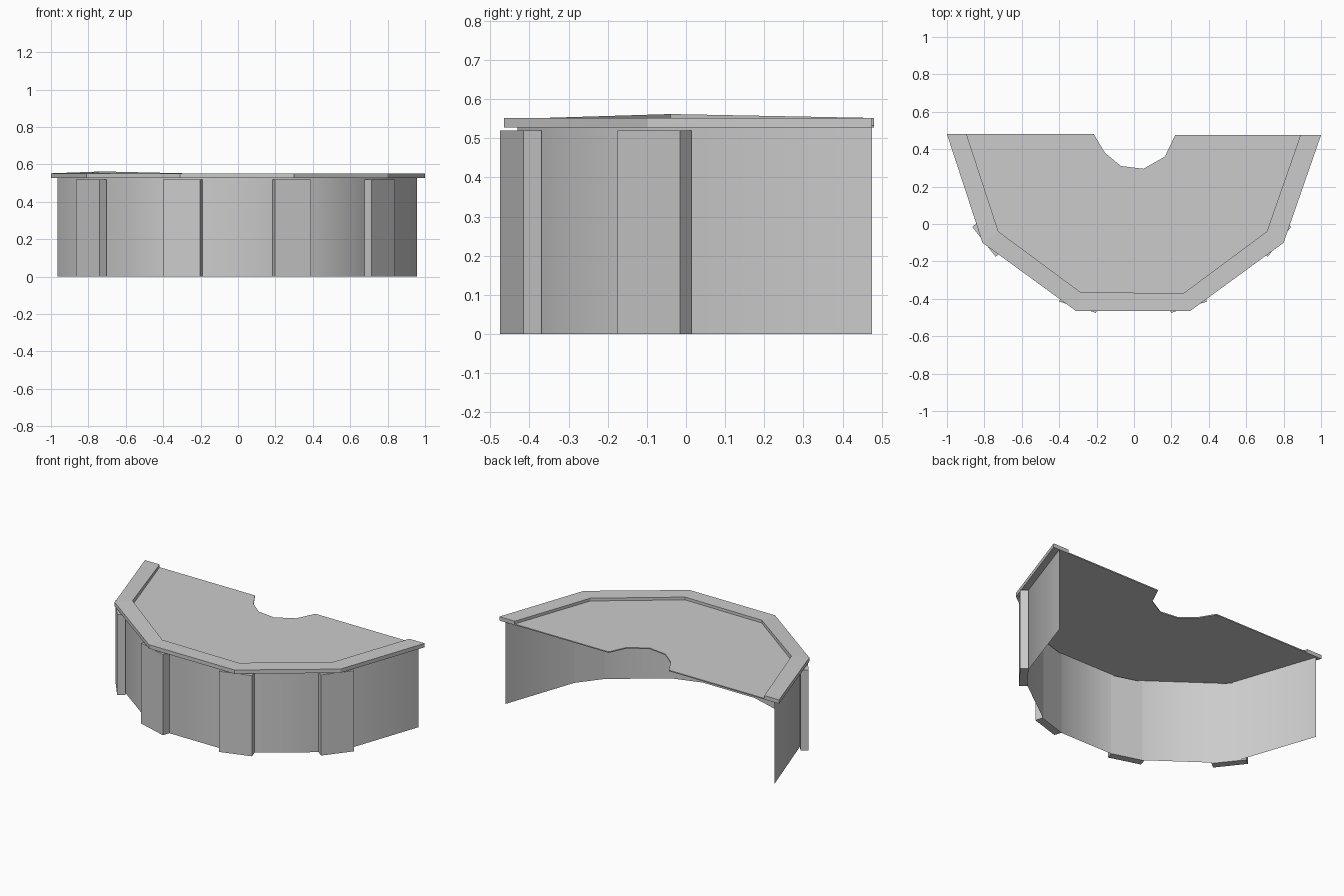
import bpy
import bmesh
from mathutils import Vector

cube = bpy.data.objects.get("Cube")
if cube:
    bpy.data.objects.remove(cube, do_unlink=True)

grey = bpy.data.materials.new("plain grey")
grey.use_nodes = True
COLOUR = (0.6, 0.6, 0.6, 1)
grey.diffuse_color = COLOUR
grey.node_tree.nodes["Principled BSDF"].inputs["Base Color"].default_value = COLOUR


def finish(name, bm, smooth=False, normals=True):
    if normals:
        bmesh.ops.recalc_face_normals(bm, faces=bm.faces)
    for f in bm.faces:
        f.smooth = smooth
    mesh = bpy.data.meshes.new(name)
    bm.to_mesh(mesh)
    bm.free()
    mesh.materials.append(grey)
    obj = bpy.data.objects.new(name, mesh)
    bpy.context.collection.objects.link(obj)
    return obj


def prism(name, outline, bottom, top):
    bm = bmesh.new()
    face = bm.faces.new([bm.verts.new((x, y, bottom)) for x, y in outline])
    ext = bmesh.ops.extrude_face_region(bm, geom=[face])
    verts = [g for g in ext["geom"] if isinstance(g, bmesh.types.BMVert)]
    bmesh.ops.translate(bm, verts=verts, vec=(0, 0, top - bottom))
    return finish(name, bm)


# Plan outlines, running from the right end round the front to the left end
outer = [(-1, 0.48), (-0.81, -0.1), (-0.31, -0.465), (0.3, -0.465), (0.8, -0.1), (1, 0.475)]
inner = [(-0.895, 0.48), (-0.725, -0.04), (-0.285, -0.365), (0.265, -0.37), (0.71, -0.04), (0.89, 0.475)]
wall = [(-0.965, 0.475), (-0.775, -0.08), (-0.295, -0.43), (0.285, -0.43), (0.765, -0.08), (0.957, 0.475)]
notch = [(0.22, 0.475), (0.165, 0.36), (0.05, 0.295), (-0.07, 0.31), (-0.155, 0.38), (-0.215, 0.48)]

RIM_LOW, RIM_HIGH, PLATE_TOP = 0.527, 0.552, 0.534

# Curved front wall, a single smooth sheet
bm = bmesh.new()
columns = [[bm.verts.new((x, y, z)) for z in (0, RIM_LOW)] for x, y in wall]
for a, b in zip(columns, columns[1:]):
    bm.faces.new((a[0], b[0], b[1], a[1]))
finish("front_wall", bm, smooth=True, normals=False)

# Work surface with a rounded notch at the back
prism("work_surface", inner + notch, RIM_LOW, PLATE_TOP)

# Raised rim with one slightly lifted inner corner
bm = bmesh.new()
rings = []
for i, (o, n) in enumerate(zip(outer, inner)):
    lift = 0.01 if i == 1 else 0
    rings.append([bm.verts.new(p) for p in (
        (*o, RIM_LOW), (*o, RIM_HIGH), (*n, RIM_HIGH + lift), (*n, RIM_LOW))])
for a, b in zip(rings, rings[1:]):
    for k in range(4):
        m = (k + 1) % 4
        bm.faces.new((a[k], a[m], b[m], b[k]))
bm.faces.new(rings[0])
bm.faces.new(rings[-1])
finish("counter_rim", bm)


# Boxed pillars straddling the wall corners
def pillar(name, p, q, depth=0.048):
    p, q = Vector(p), Vector(q)
    along = (q - p).normalized()
    inward = Vector((-along.y, along.x)) * depth
    prism(name, [p, q, q + inward, p + inward], 0, 0.52)


pillar("right_side_pillar", (-0.865, -0.015), (-0.74, -0.175))
pillar("right_front_pillar", (-0.4, -0.415), (-0.203, -0.475))
pillar("left_front_pillar", (0.198, -0.475), (0.39, -0.415))
pillar("left_side_pillar", (0.715, -0.175), (0.84, -0.015))
